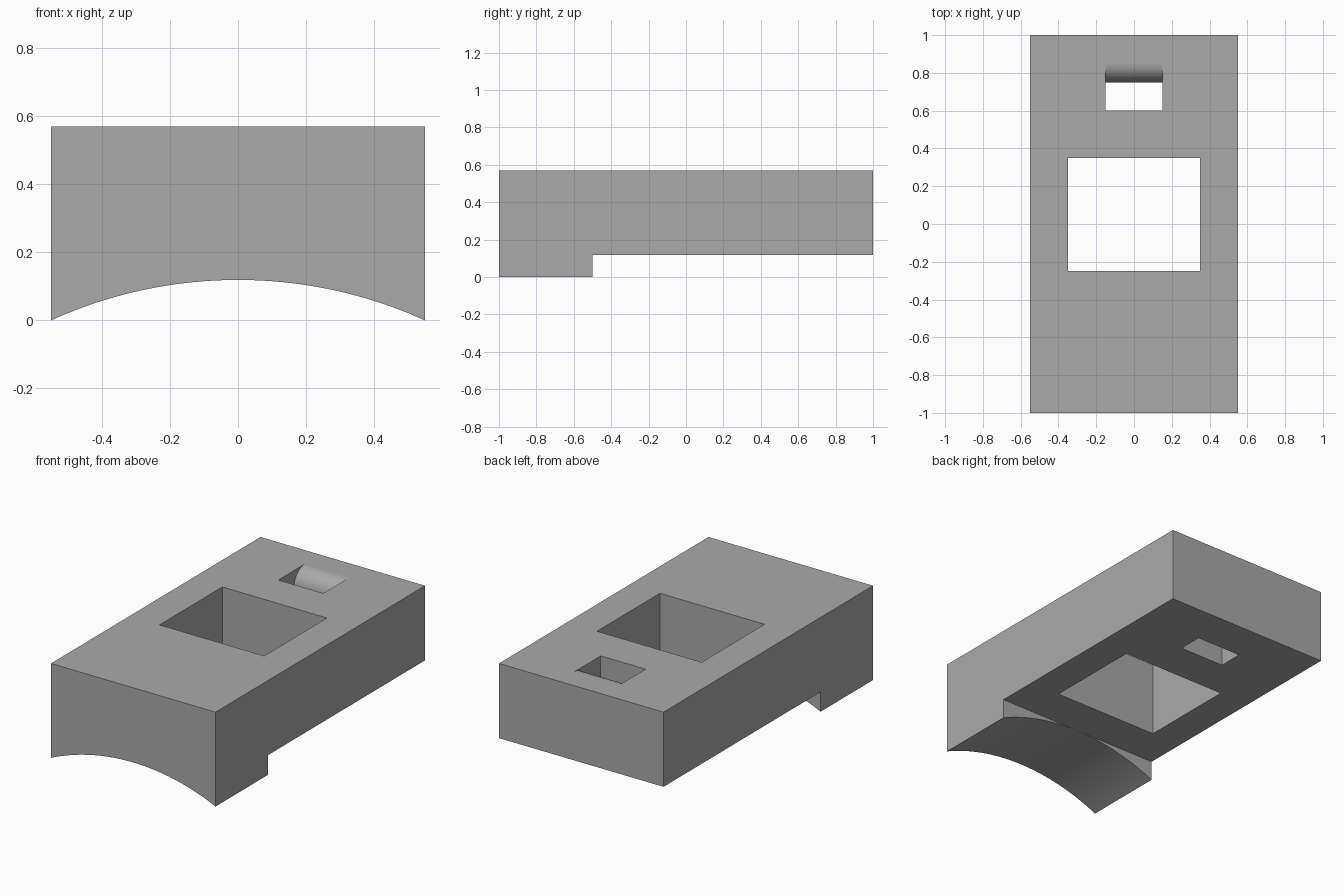
import bpy
import bmesh
from math import sin, cos, pi
from mathutils import Vector

cube = bpy.data.objects.get("Cube")
if cube:
    bpy.data.objects.remove(cube, do_unlink=True)

HALF_W, TOP, STEP = 0.55, 0.57, 0.119

grey = bpy.data.materials.new("plain grey")
grey.use_nodes = True
COLOUR = (0.4, 0.4, 0.4, 1)
grey.diffuse_color = COLOUR
grey.node_tree.nodes["Principled BSDF"].inputs["Base Color"].default_value = COLOUR


def prism(name, points, direction):
    """Extrude a closed outline; only faces on curved parts are smooth."""
    bm = bmesh.new()
    face = bm.faces.new([bm.verts.new(p) for p in points])
    extruded = bmesh.ops.extrude_face_region(bm, geom=[face])["geom"]
    moved = [v for v in extruded if isinstance(v, bmesh.types.BMVert)]
    bmesh.ops.translate(bm, verts=moved, vec=Vector(direction))
    bmesh.ops.recalc_face_normals(bm, faces=bm.faces[:])
    for f in bm.faces:
        f.smooth = max(abs(c) for c in f.normal) < 0.99999
    mesh = bpy.data.meshes.new(name)
    bm.to_mesh(mesh)
    bm.free()
    mesh.materials.append(grey)
    obj = bpy.data.objects.new(name, mesh)
    bpy.context.collection.objects.link(obj)
    return obj


def side_prism(name, outline, half_width):
    return prism(name, [(-half_width, y, z) for y, z in outline], (2 * half_width, 0, 0))


def arc(cx, cz, radius, start, end, steps):
    angles = [start + (end - start) * i / steps for i in range(steps + 1)]
    return [(cx + radius * cos(a), cz + radius * sin(a)) for a in angles]


# Stepped body: deep front foot and shallower rear
body = side_prism("block_body", [(-1, 0), (-0.5, 0), (-0.5, STEP), (1, STEP),
                                 (1, TOP), (-1, TOP)], HALF_W)

# Arched underside of the front foot
radius = (HALF_W ** 2 + STEP ** 2) / (2 * STEP)
arch = arc(0, STEP - radius, radius, pi * 0.3, pi * 0.7, 64)
arch_cutter = prism("arch_cutter", [(x, -1.2, z) for x, z in arch + [(-0.8, -1), (0.8, -1)]],
                    (0, 0.8, 0))

# Square window through the middle
window_cutter = side_prism("window_cutter", [(-0.25, -1), (0.35, -1), (0.35, 1), (-0.25, 1)], 0.35)

# Small slot with a rounded lip at the back
lip = arc(0.85, TOP - 0.1, 0.1, pi, pi / 2, 16)
slot_cutter = side_prism("slot_cutter", [(0.6, -1), (0.75, -1)] + lip + [(0.85, 1), (0.6, 1)], 0.15)

# Cut the openings, then drop the cutters
bpy.context.view_layer.objects.active = body
for cutter in (arch_cutter, window_cutter, slot_cutter):
    mod = body.modifiers.new(cutter.name, "BOOLEAN")
    mod.operation = "DIFFERENCE"
    mod.solver = "EXACT"
    mod.object = cutter
    bpy.ops.object.modifier_apply(modifier=mod.name)
    bpy.data.objects.remove(cutter, do_unlink=True)
